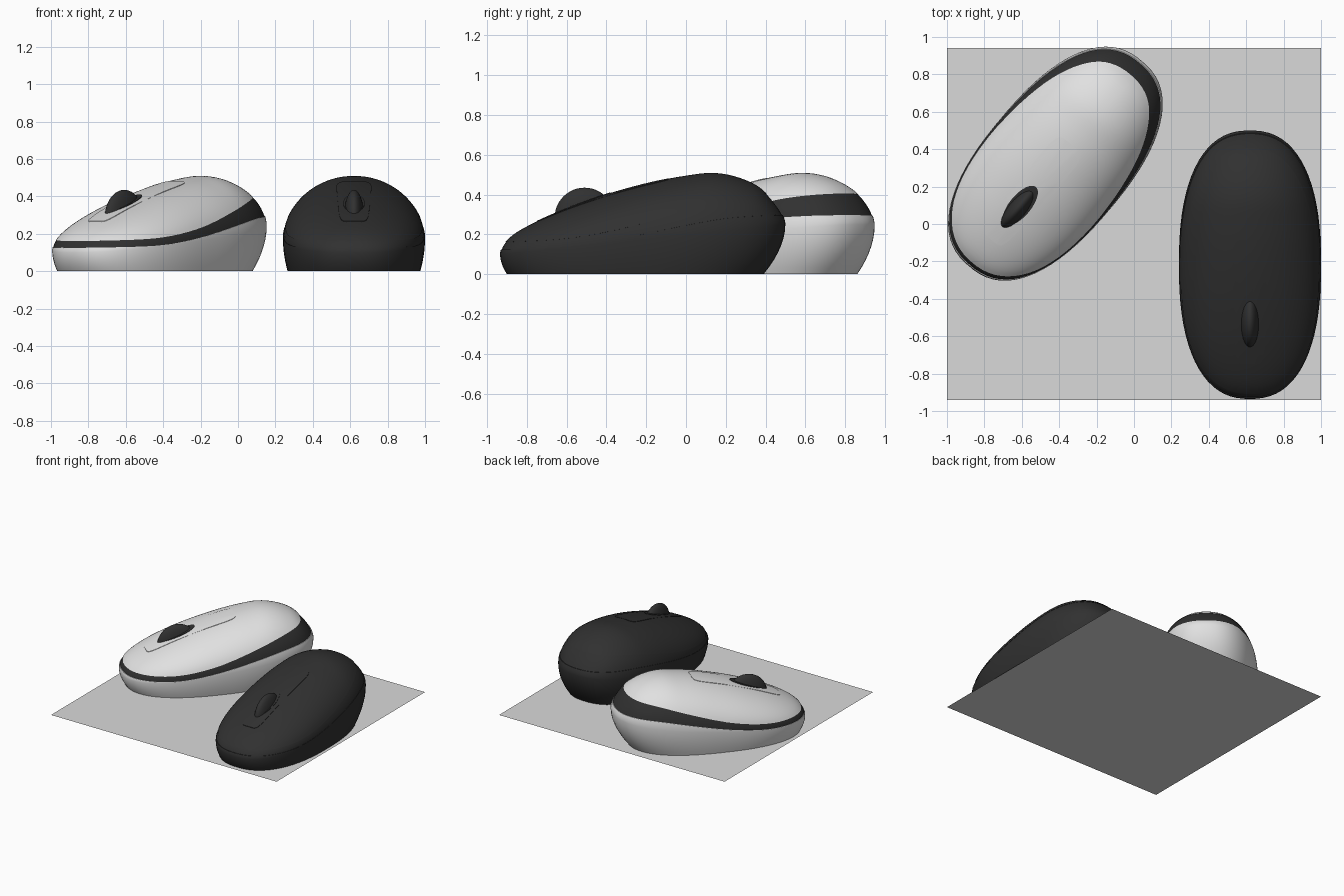
import bpy, bmesh, math
from mathutils import Matrix

cube = bpy.data.objects.get("Cube")
if cube:
    bpy.data.objects.remove(cube)

HALF_LEN, HALF_WID, POWER, SEGS = 0.7175, 0.38, 2.4, 72


def material(name, value):
    m = bpy.data.materials.new(name)
    m.use_nodes = True
    color = (value, value, value, 1)
    m.diffuse_color = color
    m.node_tree.nodes["Principled BSDF"].inputs["Base Color"].default_value = color
    return m


white = material("white plastic", 0.75)
black = material("black plastic", 0.03)
grey = material("desk grey", 0.7)


def smooth_curve(points):
    """Cubic curve through (u, value) points."""
    n = len(points)
    slopes = []
    for i in range(n):
        a, b = points[max(i - 1, 0)], points[min(i + 1, n - 1)]
        slopes.append((b[1] - a[1]) / (b[0] - a[0]))

    def value(u):
        u = max(points[0][0], min(points[-1][0], u))
        i = 0
        while i < n - 2 and u > points[i + 1][0]:
            i += 1
        (u0, v0), (u1, v1) = points[i], points[i + 1]
        h = u1 - u0
        t = (u - u0) / h
        return ((2*t**3 - 3*t*t + 1) * v0 + (t**3 - 2*t*t + t) * h * slopes[i]
                + (3*t*t - 2*t**3) * v1 + (t**3 - t*t) * h * slopes[i + 1])
    return value


# Lengthwise curves: u runs from the front (-1) to the rear (1)
crown = smooth_curve([(-1, .225), (-.8, .217), (-.5, .232), (-.25, .252), (0, .276),
                      (.3, .312), (.5, .343), (.7, .353), (.85, .342), (1, .25)])
seam_low = smooth_curve([(-1, .125), (-.53, .14), (-.11, .185), (.3, .245),
                         (.58, .28), (.86, .295), (1, .297)])
seam_high = smooth_curve([(-1, .16), (-.53, .18), (-.11, .235), (.3, .32),
                          (.58, .375), (.86, .405), (1, .41)])


def waist(y):
    return 0.175 + 0.075 * y / HALF_LEN


def oval(phi, power=POWER):
    c, s = math.cos(phi), math.sin(phi)
    return (math.copysign(abs(c) ** (2 / power), c), math.copysign(abs(s) ** (2 / power), s))


def height(x, y):
    """Height of the upper shell over a point in plan."""
    u = max(-1, min(1, y / HALF_LEN))
    w = HALF_WID * max(1e-6, 1 - abs(u) ** POWER) ** (1 / POWER)
    side = math.sqrt(max(0, 1 - (x / w) ** 2))
    return waist(y) + crown(u) * math.sqrt(max(0, 1 - u * u)) * side


def shell_point(phi, a):
    """Point on the upper shell; a is 0 at the middle, pi/2 at the waist."""
    ox, oy = oval(phi)
    x, y = ox * HALF_WID * math.sin(a), oy * HALF_LEN * math.sin(a)
    z = waist(y) if a > math.pi / 2 - 1e-5 else height(x, y)
    return (x, y, z)


def seam_angle(phi, seam):
    lo, hi = 0, math.pi / 2
    for _ in range(30):
        mid = (lo + hi) / 2
        x, y, z = shell_point(phi, mid)
        if z > seam(y / HALF_LEN):
            lo = mid
        else:
            hi = mid
    return lo


def lower_point(phi, f):
    """Point on the tucked-in lower side; f is 0 at the desk, 1 at the waist."""
    ox, oy = oval(phi)
    tuck = (1 - f) ** 1.9
    y = oy * HALF_LEN
    return (ox * HALF_WID * (1 - 0.066 * tuck),
            y * (1 - 0.101 * tuck) - 0.0375 * tuck, waist(y) * f)


def inward(ring, k):
    return [(x * k, y * k, z) for x, y, z in ring]


def finish(name, bm, mat, place):
    bmesh.ops.recalc_face_normals(bm, faces=bm.faces[:])
    mesh = bpy.data.meshes.new(name)
    bm.to_mesh(mesh)
    bm.free()
    mesh.materials.append(mat)
    ob = bpy.data.objects.new(name, mesh)
    bpy.context.collection.objects.link(ob)
    ob.matrix_world = place
    bpy.ops.object.select_all(action='DESELECT')
    ob.select_set(True)
    bpy.context.view_layer.objects.active = ob
    bpy.ops.object.shade_smooth_by_angle(angle=math.radians(40))
    return ob


def loft(name, rings, mat, place, tip=None):
    bm = bmesh.new()
    loops = [[bm.verts.new(p) for p in ring] for ring in rings]
    n = len(loops[0])
    for a, b in zip(loops, loops[1:]):
        for i in range(n):
            j = (i + 1) % n
            bm.faces.new((a[i], a[j], b[j], b[i]))
    if tip:
        t = bm.verts.new(tip)
        for i in range(n):
            bm.faces.new((loops[-1][i], loops[-1][(i + 1) % n], t))
    return finish(name, bm, mat, place)


PHIS = [2 * math.pi * (i + 0.5) / SEGS for i in range(SEGS)]
LOW = [seam_angle(p, seam_low) for p in PHIS]
HIGH = [seam_angle(p, seam_high) for p in PHIS]
WAIST = [math.pi / 2] * SEGS
MIDDLE = [0] * SEGS


def span(start, end, steps, last=True):
    """Rings on the upper shell between two sets of angles."""
    return [[shell_point(p, s + (e - s) * k / steps) for p, s, e in zip(PHIS, start, end)]
            for k in range(steps + (1 if last else 0))]


def draped_plate(name, mat, place, cy, half_x, half_y, power, lift, taper):
    """Thin plate that follows the upper shell."""
    rings = []
    for k in [1.0, 1.0, 0.8, 0.6, 0.4, 0.2]:
        ring = []
        for p in PHIS:
            ox, oy = oval(p, power)
            x, y = ox * half_x * k * (1 + taper * oy * k), cy + oy * half_y * k
            ring.append((x, y, height(x, y) + (lift if rings else -0.002)))
        rings.append(ring)
    loft(name, rings, mat, place, (0, cy, height(0, cy) + lift))


def mouse(label, body, trim, place):
    # Lower shell, with a lip turned in under the band
    lower = [[lower_point(p, f / 7) for p in PHIS] for f in range(7)]
    lower += span(WAIST, LOW, 5)
    lower.append(inward(lower[-1], 0.98))
    loft(label + "_lower_shell", lower, body, place)
    # Slightly recessed side band
    band = [inward(r, 0.994) for r in span(LOW, HIGH, 5)]
    loft(label + "_side_band", band, trim, place)
    # Upper shell
    top = span(HIGH, MIDDLE, 18, last=False)
    top.insert(0, inward(top[0], 0.98))
    loft(label + "_upper_shell", top, body, place, (0, 0, height(0, 0)))
    # Button panel, wheel slot and wheel
    draped_plate(label + "_button_panel", body, place, -0.2, 0.088, 0.3325, 6, 0.003, 0.12)
    draped_plate(label + "_wheel_slot", trim, place, -0.2925, 0.057, 0.13, 2, 0.006, 0)
    bm = bmesh.new()
    bmesh.ops.create_uvsphere(bm, u_segments=40, v_segments=24, radius=0.15,
                              matrix=Matrix.Translation((0, -0.2925, 0.285))
                              @ Matrix.Diagonal((0.36, 1, 1, 1)))
    finish(label + "_wheel", bm, trim, place)


mouse("black_mouse", black, black, Matrix.Translation((0.62, -0.2175, 0)))
mouse("white_mouse", white, black,
      Matrix.Translation((-0.42, 0.3225, 0)) @ Matrix.Rotation(math.radians(-40), 4, 'Z'))

# Desk sheet
bm = bmesh.new()
bmesh.ops.create_grid(bm, x_segments=1, y_segments=1, size=1,
                      matrix=Matrix.Diagonal((1, 0.94, 1, 1)))
finish("desk_sheet", bm, grey, Matrix.Identity(4))
